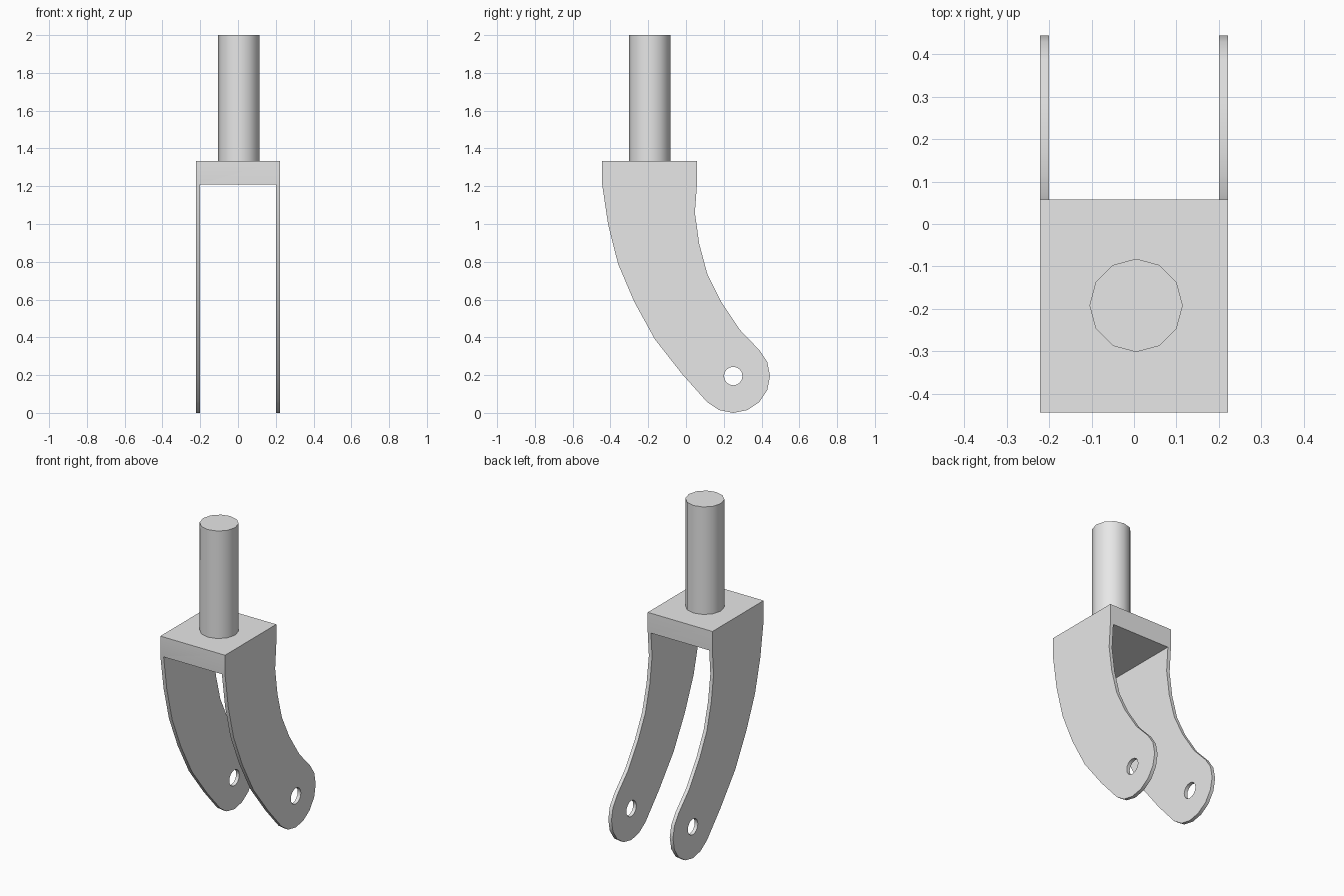
import bpy, bmesh, math
from mathutils import Matrix

old = bpy.data.objects.get("Cube")
if old:
    bpy.data.objects.remove(old, do_unlink=True)

GREY = (0.8, 0.8, 0.8, 1)
mat = bpy.data.materials.new("light grey metal")
mat.use_nodes = True
mat.diffuse_color = GREY
mat.node_tree.nodes["Principled BSDF"].inputs["Base Color"].default_value = GREY

HALF_WIDTH, INNER = 0.222, 0.2
CROWN_BOTTOM, CROWN_TOP = 1.21, 1.333
AXLE_Y, AXLE_Z, TIP_R = 0.25, 0.195, 0.195


def finish(name, bm):
    """Turn a bmesh into a named, coloured object."""
    bmesh.ops.recalc_face_normals(bm, faces=bm.faces)
    mesh = bpy.data.meshes.new(name)
    bm.to_mesh(mesh)
    bm.free()
    mesh.materials.append(mat)
    obj = bpy.data.objects.new(name, mesh)
    bpy.context.collection.objects.link(obj)
    return obj


def activate(obj):
    bpy.ops.object.select_all(action='DESELECT')
    obj.select_set(True)
    bpy.context.view_layer.objects.active = obj


def cut(obj, cutter):
    """Subtract the cutter and discard it."""
    cutter.hide_render = True
    mod = obj.modifiers.new("cut", 'BOOLEAN')
    mod.operation, mod.solver, mod.object = 'DIFFERENCE', 'EXACT', cutter
    activate(obj)
    bpy.ops.object.modifier_apply(modifier=mod.name)
    bpy.data.objects.remove(cutter, do_unlink=True)


def cylinder(name, radius, depth, sides, matrix):
    bm = bmesh.new()
    bmesh.ops.create_cone(bm, cap_ends=True, segments=sides, radius1=radius,
                          radius2=radius, depth=depth, matrix=matrix)
    return finish(name, bm)


# Side profile: front edge down, rounded tip, rear edge up
front_edge = [(-0.444, CROWN_TOP), (-0.444, CROWN_BOTTOM), (-0.412, 0.995), (-0.36, 0.79),
              (-0.275, 0.59), (-0.165, 0.39), (-0.02, 0.205)]
tip = [(AXLE_Y + TIP_R * math.cos(a), AXLE_Z + TIP_R * math.sin(a))
       for a in (math.radians(-135 + 22.5 * i) for i in range(9))]
rear_edge = [(0.285, 0.44), (0.185, 0.59), (0.113, 0.735), (0.07, 0.895),
             (0.047, 1.06), (0.058, CROWN_BOTTOM), (0.058, CROWN_TOP)]

# Fork body: profile swept across the full width
bm = bmesh.new()
face = bm.faces.new([bm.verts.new((-HALF_WIDTH, y, z))
                     for y, z in front_edge + tip + rear_edge])
swept = bmesh.ops.extrude_face_region(bm, geom=[face])
bmesh.ops.translate(bm, vec=(2 * HALF_WIDTH, 0, 0),
                    verts=[v for v in swept["geom"] if isinstance(v, bmesh.types.BMVert)])
fork = finish("fork_legs_and_crown", bm)

# Wheel slot between the two legs
bm = bmesh.new()
bmesh.ops.create_cube(bm, size=1, matrix=Matrix.Translation((0, 0, CROWN_BOTTOM - 1))
                      @ Matrix.Diagonal((2 * INNER, 2, 2, 1)))
cut(fork, finish("slot_cutter", bm))

# Axle holes through both legs
cut(fork, cylinder("axle_cutter", 0.049, 1, 16, Matrix.Translation((0, AXLE_Y, AXLE_Z))
                   @ Matrix.Rotation(math.pi / 2, 4, 'Y')))

# Steering stem
stem = cylinder("steering_stem", 0.11, 2 - CROWN_TOP, 12,
                Matrix.Translation((0.005, -0.192, (2 + CROWN_TOP) / 2)))

for obj in (fork, stem):
    activate(obj)
    bpy.ops.object.shade_smooth_by_angle(angle=math.radians(32))
